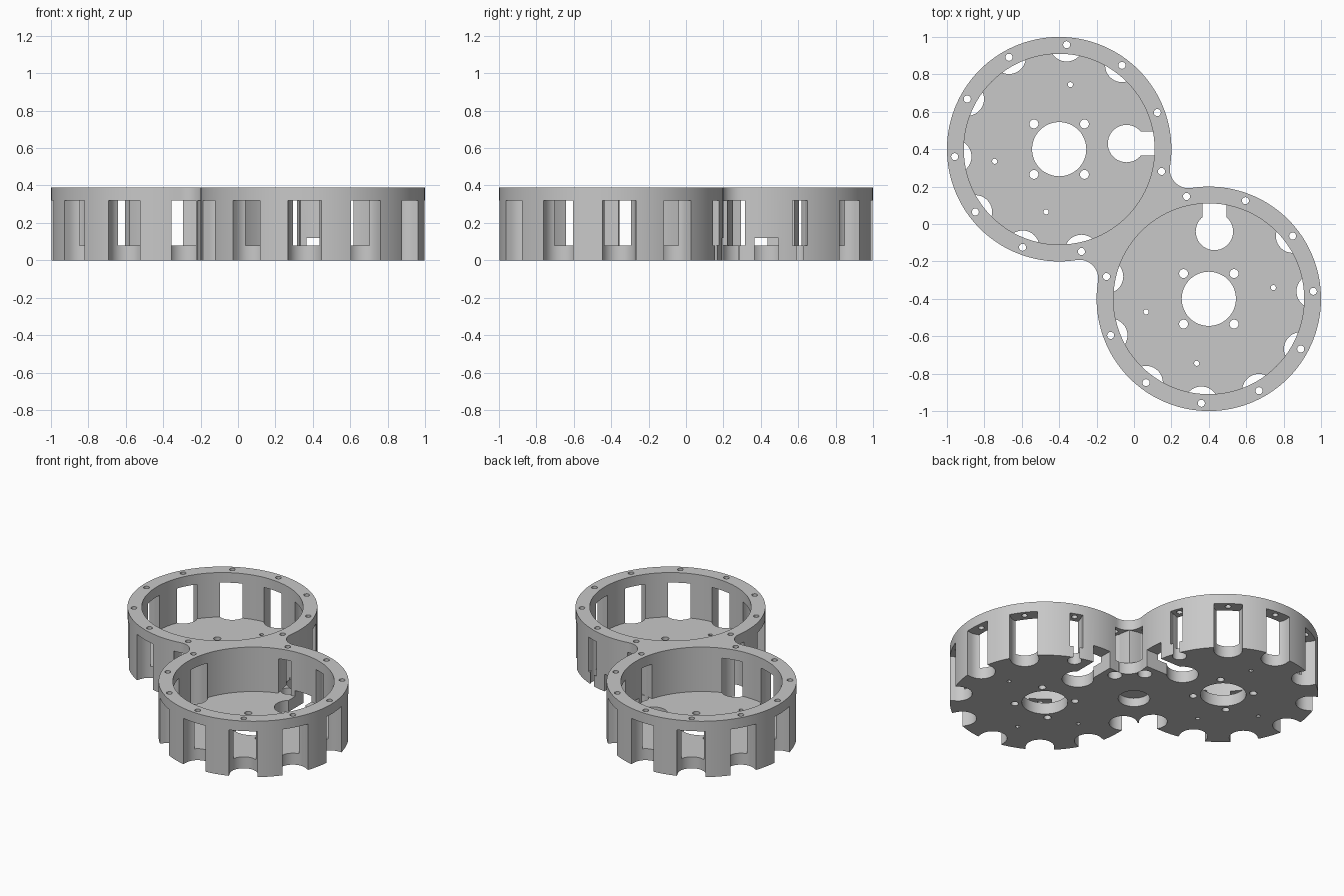
import bpy, bmesh, math
from mathutils import Vector

if "Cube" in bpy.data.objects:
    bpy.data.objects.remove(bpy.data.objects["Cube"])

R, R_IN, H, FLOOR, SLOT_TOP = 0.60, 0.51, 0.39, 0.08, 0.32
CA = Vector((-0.4, 0.4))
FIL = 0.1                                   # fillet between the two drums
STEP = 2 * math.pi / 11                     # bolt pitch, one position is the joint

grey = bpy.data.materials.new("light grey")
grey.diffuse_color = (0.58, 0.58, 0.58, 1)
grey.use_nodes = True
grey.node_tree.nodes["Principled BSDF"].inputs["Base Color"].default_value = grey.diffuse_color


def prism(bm, pts, z0, z1):
    """Extrude a counter-clockwise outline from z0 to z1."""
    lo = [bm.verts.new((p[0], p[1], z0)) for p in pts]
    hi = [bm.verts.new((p[0], p[1], z1)) for p in pts]
    bm.faces.new(lo[::-1])
    bm.faces.new(hi)
    n = len(pts)
    for i in range(n):
        j = (i + 1) % n
        bm.faces.new((lo[i], lo[j], hi[j], hi[i]))


def arc(c, r, a0, a1, n):
    return [(c[0] + r * math.cos(a0 + (a1 - a0) * i / n),
             c[1] + r * math.sin(a0 + (a1 - a0) * i / n)) for i in range(n + 1)]


def circle(c, r, n=32):
    return arc(c, r, 0, 2 * math.pi, n)[:-1]


def slot(ang, half, r_mid, r_out):
    """U outline: round inner end at r_mid, open outwards to r_out."""
    d = Vector((math.cos(ang), math.sin(ang)))
    s = Vector((-d.y, d.x))
    c = CA + d * r_mid
    pts = arc(c, half, ang + math.pi / 2, ang + 1.5 * math.pi, 16)
    e = CA + d * r_out
    return pts + [tuple(e - s * half), tuple(e + s * half)]


def box(ang, half, r0, r1):
    d = Vector((math.cos(ang), math.sin(ang)))
    s = Vector((-d.y, d.x))
    return [tuple(CA + d * r + s * t) for r, t in
            ((r0, half), (r0, -half), (r1, -half), (r1, half))]


def swap(pts):
    """Mirror across the x = y diagonal, keeping the winding."""
    return [(p[1], p[0]) for p in pts][::-1]


def make(name, items):
    bm = bmesh.new()
    for pts, z0, z1 in items:
        prism(bm, pts, z0, z1)
    me = bpy.data.meshes.new(name)
    bm.to_mesh(me)
    bm.free()
    ob = bpy.data.objects.new(name, me)
    bpy.context.collection.objects.link(ob)
    return ob


# Body: two joined drums with filleted waists
d = math.sqrt((R + FIL) ** 2 - CA.length ** 2)
f1 = Vector((d, d)) / math.sqrt(2)
f2 = -f1
CB = -CA


def heading(a, b):
    return math.atan2(b[1] - a[1], b[0] - a[0])


def sweep(c, r, a0, a1, n, ccw):
    while ccw and a1 < a0:
        a1 += 2 * math.pi
    while not ccw and a1 > a0:
        a1 -= 2 * math.pi
    return arc(c, r, a0, a1, n)[:-1]


outline = (sweep(CA, R, heading(CA, f1), heading(CA, f2), 96, True)
           + sweep(f2, FIL, heading(f2, CA), heading(f2, CB), 16, False)
           + sweep(CB, R, heading(CB, f2), heading(CB, f1), 96, True)
           + sweep(f1, FIL, heading(f1, CB), heading(f1, CA), 16, False))
body = make("twin_drum_housing", [(outline, 0, H)])
body.data.materials.append(grey)

angles = [-math.pi / 4 + STEP * k for k in range(1, 11)]


def at(ang, r):
    return CA + Vector((math.cos(ang), math.sin(ang))) * r


# Cutter groups for one drum; shapes inside a group never overlap
hollow = [(circle(CA, R_IN, 96), FLOOR, 0.6)]
slots = [(slot(a, 0.09, 0.56, 0.75), -0.1, SLOT_TOP) for a in angles[2:9]]
slots.append((circle(at(angles[9], 0.56), 0.09), -0.1, SLOT_TOP))
windows = [(box(a, 0.043, 0.47, 0.68), FLOOR, SLOT_TOP) for a in angles[:2]]
pockets = [(circle(at(a, 0.56), 0.045), -0.1, SLOT_TOP - 0.002) for a in angles[:2]]
bolts = [(circle(at(a, 0.56), 0.019, 16), 0.25, 0.6) for a in angles]
floor_holes = [(circle(CA, 0.145, 48), -0.1, 0.2)]
floor_holes += [(circle(CA + Vector((x, y)), 0.024, 16), -0.1, 0.2)
                for x in (-0.135, 0.135) for y in (-0.135, 0.135)]
floor_holes += [(circle(CA + Vector(p), 0.014, 12), -0.1, 0.2)
                for p in ((0.06, 0.345), (-0.345, -0.065), (-0.07, -0.335))]
floor_holes.append((circle((-0.04, 0.43), 0.1, 40), -0.1, 0.2))
notch = [([(-0.04, 0.365), (0.3, 0.365), (0.3, 0.495), (-0.04, 0.495)], -0.15, 0.12)]

groups = []
for g in (hollow, slots, windows, pockets, bolts, floor_holes, notch):
    groups.append(g)
    groups.append([(swap(p), a, b) for p, a, b in g])
groups.append([(circle((0, 0), 0.1, 40), -0.1, 0.06)])   # blind recess underneath

# Cut everything out of the body
cutters = []
for i, g in enumerate(groups):
    c = make("cutter_%d" % i, g)
    c.hide_render = True
    m = body.modifiers.new("cut_%d" % i, 'BOOLEAN')
    m.operation = 'DIFFERENCE'
    m.solver = 'EXACT'
    m.object = c
    cutters.append(c)

bpy.context.view_layer.update()
dg = bpy.context.evaluated_depsgraph_get()
mesh = bpy.data.meshes.new_from_object(body.evaluated_get(dg))
body.modifiers.clear()
body.data = mesh
for c in cutters:
    bpy.data.objects.remove(c)

# Smooth round walls, crisp edges
bpy.ops.object.select_all(action='DESELECT')
body.select_set(True)
bpy.context.view_layer.objects.active = body
bpy.ops.object.shade_smooth_by_angle(angle=math.radians(30))
